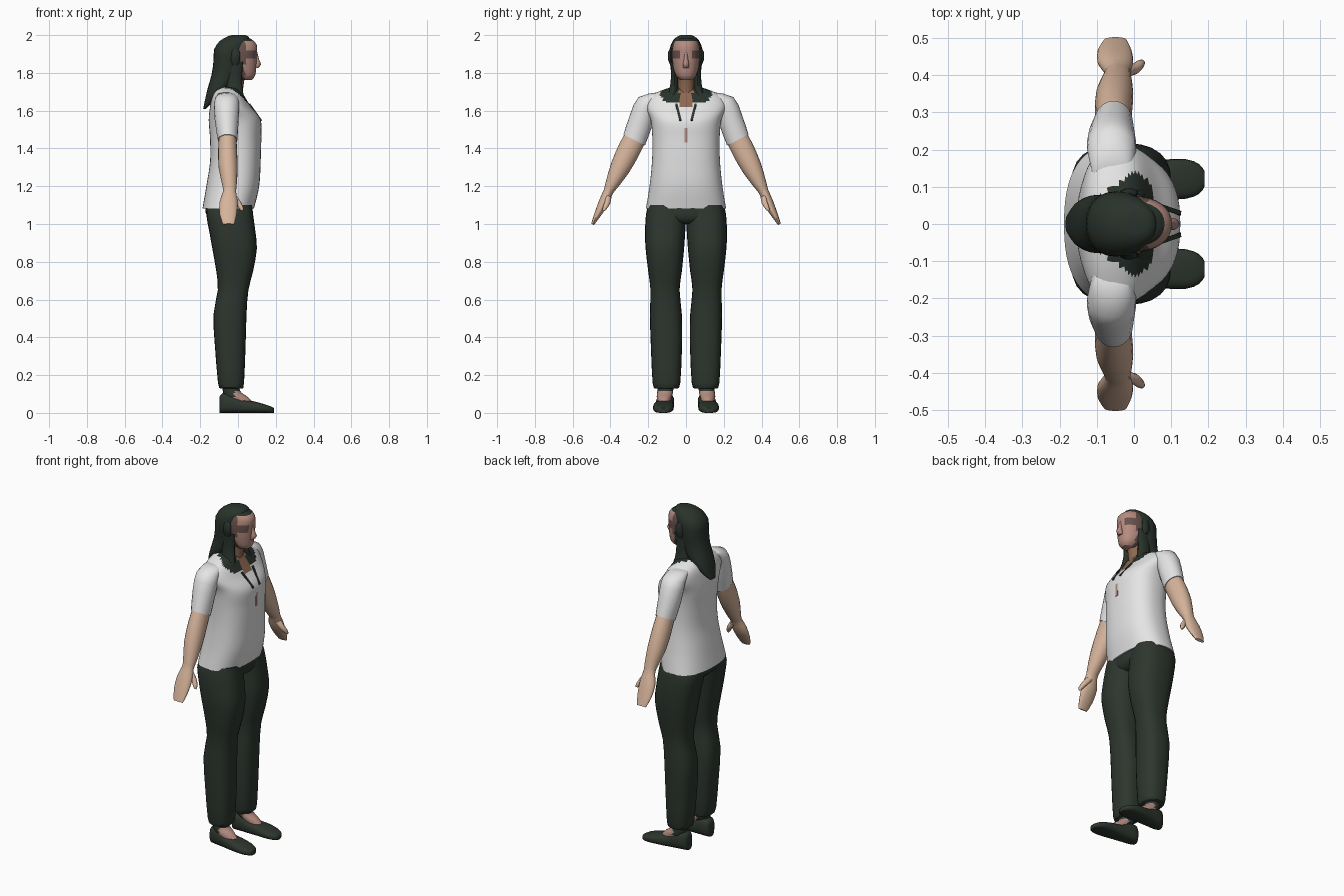
import bpy, bmesh, math
from mathutils import Vector


def material(name, r, g, b):
    m = bpy.data.materials.new(name)
    m.diffuse_color = (r, g, b, 1)
    return m


WHITE = material("white_cloth", .78, .78, .78)
DARK = material("dark_green_cloth", .026, .037, .027)
HAIR = material("dark_hair", .022, .032, .024)
ARM = material("light_skin", .68, .46, .33)
FACE = material("pink_skin", .46, .26, .215)
TEMPLE = material("shaded_skin", .14, .085, .075)
NECK = material("brown_skin", .27, .135, .08)


def smooth_rows(rows, k):
    """Catmull-Rom interpolation between rows of numbers."""
    out = []
    for i in range(len(rows) - 1):
        p0, p1, p2 = rows[max(i - 1, 0)], rows[i], rows[i + 1]
        p3 = rows[min(i + 2, len(rows) - 1)]
        for j in range(k):
            t = j / k
            out.append([.5 * (2 * b + (c - a) * t + (2 * a - 5 * b + 4 * c - d) * t * t
                              + (3 * b - a - 3 * c + d) * t ** 3)
                        for a, b, c, d in zip(p0, p1, p2, p3)])
    return out + [list(rows[-1])]


def level(z, x0, x1, y0, y1):
    """Horizontal ring from its x and y limits."""
    return (Vector(((x0 + x1) / 2, (y0 + y1) / 2, z)),
            Vector(((x1 - x0) / 2, 0, 0)), Vector((0, (y1 - y0) / 2, 0)))


def arm_ring(y, z, x, rx, rt):
    """Ring square to the slanting arm."""
    return Vector((x, y, z)), Vector((rx, 0, 0)), Vector((0, .89, .46)) * rt


def shoe_ring(x, y, hw, h):
    """Upright ring resting on the ground."""
    return Vector((x, y, h / 2)), Vector((0, hw, 0)), Vector((0, 0, h / 2))


def loft(name, rows, frame, mats, n=20, k=2, power=2.0, side=1, rule=None):
    bm = bmesh.new()
    rings = []
    for row in smooth_rows(rows, k):
        c, u, v = frame(*row)
        ring = []
        for i in range(n):
            a = 2 * math.pi * i / n
            ca, sa = math.cos(a), math.sin(a)
            p = c + u * math.copysign(abs(ca) ** (2 / power), ca) \
                + v * math.copysign(abs(sa) ** (2 / power), sa)
            ring.append(bm.verts.new((p.x, p.y * side, p.z)))
        rings.append(ring)
    for a, b in zip(rings, rings[1:]):
        for i in range(n):
            j = (i + 1) % n
            bm.faces.new((a[i], a[j], b[j], b[i]))
    bm.faces.new(rings[0])
    bm.faces.new(rings[-1])
    bmesh.ops.recalc_face_normals(bm, faces=bm.faces)
    if rule:
        for f in bm.faces:
            f.material_index = rule(f.calc_center_median())
    return finish(name, bm, mats)


def finish(name, bm, mats):
    me = bpy.data.meshes.new(name)
    bm.to_mesh(me)
    bm.free()
    for m in mats:
        me.materials.append(m)
    me.shade_smooth()
    me.set_sharp_from_angle(angle=math.radians(45))
    ob = bpy.data.objects.new(name, me)
    bpy.context.collection.objects.link(ob)
    return ob


def sym(rows):
    """Rows given by half width -> rows with both y limits."""
    return [(z, a, b, -h, h) for z, a, b, h in rows]


# Shirt body: dark locks lie over the shoulders, bare skin at the neckline
def shirt_rule(c):
    y = abs(c.y)
    if c.z > 1.625 and c.x > -.03 and y < .036:
        return 2
    if c.z > 1.64 and c.x > -.09 and y + .8 * abs(c.x) < .145:
        return 1
    return 0


loft("shirt", sym([
    (1.083, -.188, .085, .212), (1.2, -.168, .112, .193), (1.33, -.148, .12, .18),
    (1.45, -.148, .122, .178), (1.55, -.155, .12, .187), (1.62, -.148, .07, .215),
    (1.67, -.138, .038, .2), (1.705, -.122, .018, .135), (1.73, -.09, .0, .06)]),
    level, [WHITE, HAIR, NECK], n=56, k=5, power=2.4, rule=shirt_rule)

# Small pendant and the cords leading to it
def plate(name, loc, size, rot, mat):
    bm = bmesh.new()
    bmesh.ops.create_cube(bm, size=1)
    for v in bm.verts:
        v.co = Vector(a * b for a, b in zip(v.co, size))
    ob = finish(name, bm, [mat])
    ob.location, ob.rotation_euler = loc, rot


plate("pendant", (.121, 0, 1.47), (.008, .016, .075), (0, 0, 0), FACE)
for s in (-1, 1):
    plate("cord", (.092, s * .04, 1.592), (.008, .012, .11), (s * -.2, -.62, 0), DARK)

# Neck and head
loft("neck", sym([(1.62, -.07, .03, .05), (1.7, -.07, .025, .045), (1.8, -.07, .04, .045)]),
     level, [NECK])


def face_rule(c):
    if c.z > 1.972:
        return 2
    if c.x < .035 or (abs(c.y) > .034 and 1.875 < c.z < 1.915):
        return 1
    return 0


loft("head", sym([
    (1.763, .005, .074, .03), (1.785, -.03, .09, .052), (1.83, -.08, .097, .068),
    (1.89, -.1, .1, .075), (1.945, -.1, .1, .07), (1.975, -.08, .075, .056),
    (1.99, -.05, .045, .035)]), level, [FACE, TEMPLE, HAIR], n=32, k=4, power=2.2, rule=face_rule)
loft("nose", sym([(1.825, .085, .106, .017), (1.845, .08, .122, .017),
                  (1.87, .085, .112, .012), (1.91, .085, .102, .007)]),
     level, [FACE], n=10)

# Long hair hanging to the back, with a tuft over each ear
loft("hair", sym([
    (1.61, -.184, -.17, .025), (1.66, -.174, -.115, .06), (1.72, -.16, -.045, .078),
    (1.79, -.14, .008, .078), (1.86, -.13, .025, .085), (1.925, -.126, .04, .087),
    (1.97, -.095, .06, .07), (1.993, -.055, .055, .045), (2.0, -.03, .035, .025)]),
    level, [HAIR], n=24, power=2.2)

for s in (-1, 1):
    loft("ear_hair", [(1.84, -.03, .0, .07, .084), (1.87, -.04, .012, .07, .096),
                      (1.91, -.035, .01, .07, .096), (1.93, -.03, .0, .07, .084)],
         level, [HAIR], n=10, k=1, side=s)
    loft("side_lock", [(1.66, -.06, .035, .05, .12), (1.71, -.06, .025, .042, .09),
                       (1.78, -.06, .02, .04, .08), (1.86, -.05, .03, .05, .082)],
         level, [HAIR], n=14, side=s)

    # Sleeve, forearm with hand, and thumb
    loft("sleeve", [(.13, 1.685, -.06, .05, .025), (.2, 1.645, -.06, .066, .058),
                    (.237, 1.55, -.06, .063, .066), (.274, 1.445, -.055, .052, .064)],
         arm_ring, [WHITE], side=s)
    loft("forearm_and_hand", [
        (.262, 1.47, -.055, .046, .058), (.303, 1.39, -.055, .05, .06),
        (.35, 1.295, -.052, .05, .053), (.395, 1.205, -.045, .038, .034),
        (.412, 1.17, -.045, .035, .026), (.435, 1.115, -.05, .048, .027),
        (.468, 1.05, -.052, .045, .018), (.495, .998, -.05, .03, .008)],
         arm_ring, [ARM], side=s)
    loft("thumb", [(.41, 1.15, -.03, .022, .018), (.415, 1.115, -.002, .018, .016),
                   (.43, 1.085, .016, .013, .012), (.436, 1.07, .022, .006, .006)],
         arm_ring, [ARM], n=10, side=s)

    # Trouser leg
    loft("trouser_leg", [
        (1.1, -.16, .075, -.002, .2), (1.05, -.168, .08, -.002, .212),
        (.96, -.152, .092, .004, .217), (.87, -.136, .1, .01, .214),
        (.75, -.115, .08, .022, .2), (.65, -.107, .055, .034, .188),
        (.52, -.13, .045, .022, .191), (.35, -.122, .04, .021, .186),
        (.16, -.106, .032, .03, .177), (.13, -.095, .025, .042, .165)],
         level, [DARK], n=24, power=2.5, side=s)

    # Ankle: dark above, bare instep below
    loft("ankle", [(.16, -.085, .005, .065, .15), (.115, -.08, .012, .068, .152),
                   (.085, -.07, .05, .075, .155), (.05, -.05, .085, .085, .15)],
         level, [DARK, FACE], k=4, side=s,
         rule=lambda c: 1 if c.z < .112 and c.x > -.02 else 0)

    # Slip-on shoe
    loft("shoe", [(-.097, .105, .025, .085), (-.08, .106, .042, .105), (-.03, .11, .047, .1),
                  (.02, .114, .049, .072), (.08, .119, .054, .062), (.14, .121, .053, .046),
                  (.175, .121, .04, .034), (.19, .121, .02, .026)],
         shoe_ring, [DARK], power=2.8, side=s)

# Pelvis closing the gap between the legs
loft("trouser_seat", sym([(1.11, -.165, .075, .198), (1.06, -.172, .078, .2),
                          (1.02, -.14, .07, .15), (1.0, -.09, .04, .08)]),
     level, [DARK], n=24, power=2.4)
